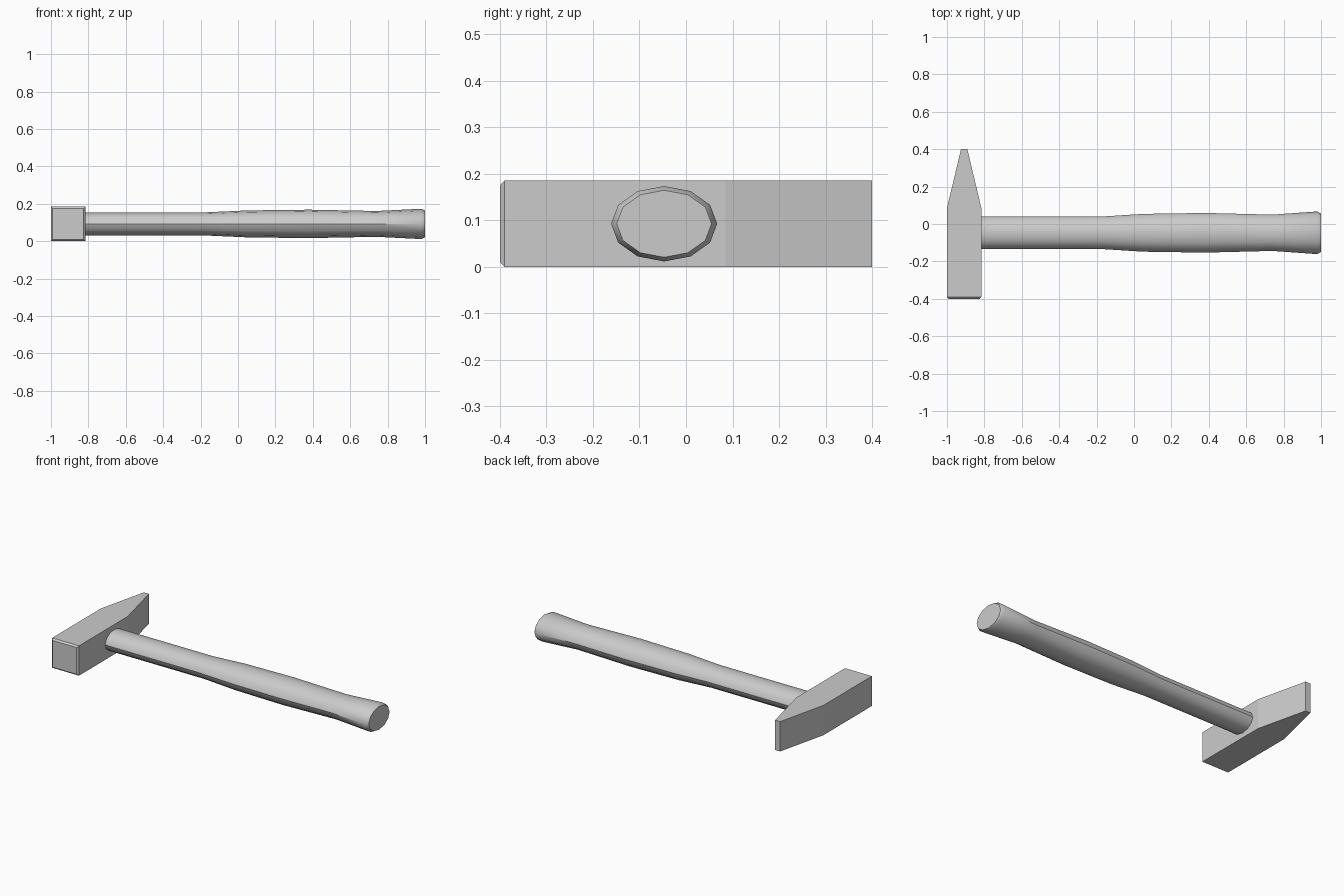
import bpy, bmesh
from math import cos, sin, tau

if "Cube" in bpy.data.objects:
    bpy.data.objects.remove(bpy.data.objects["Cube"])


def loft(name, rings, smooth=False):
    """Bridge a list of equal-length vertex rings and cap both ends."""
    bm = bmesh.new()
    loops = [[bm.verts.new(p) for p in ring] for ring in rings]
    n = len(loops[0])
    for a, b in zip(loops, loops[1:]):
        for i in range(n):
            j = (i + 1) % n
            bm.faces.new((a[i], a[j], b[j], b[i]))
    bm.faces.new(loops[0])
    bm.faces.new(loops[-1])
    bmesh.ops.recalc_face_normals(bm, faces=bm.faces)
    mesh = bpy.data.meshes.new(name)
    bm.to_mesh(mesh)
    bm.free()
    obj = bpy.data.objects.new(name, mesh)
    bpy.context.collection.objects.link(obj)
    if smooth:
        bpy.ops.object.select_all(action='DESELECT')
        obj.select_set(True)
        bpy.context.view_layer.objects.active = obj
        bpy.ops.object.shade_smooth_by_angle(angle=0.7)
    return obj


# Head: chamfered striking face, square body, cross-peen wedge
HX, HZ = -0.908, 0.0925


def head_ring(y, half_x, half_z):
    return [(HX + sx * half_x, y, HZ + sz * half_z)
            for sx, sz in ((-1, -1), (1, -1), (1, 1), (-1, 1))]


loft("hammer_head", [
    head_ring(y, hx, hz) for y, hx, hz in (
        (-0.40, 0.083, 0.083),
        (-0.39, 0.092, 0.0925),
        (0.085, 0.092, 0.0925),
        (0.40, 0.017, 0.0925))])

# Handle: twelve-sided oval sections swelling toward the grip
HY = -0.047
SIDES = 12


def handle_ring(x, ry, rz):
    return [(x, HY + ry * cos(tau * i / SIDES), HZ + rz * sin(tau * i / SIDES))
            for i in range(SIDES)]


loft("handle", [
    handle_ring(*s) for s in (
        (-0.83, 0.087, 0.062),
        (-0.50, 0.087, 0.062),
        (-0.17, 0.087, 0.062),
        (0.05, 0.101, 0.072),
        (0.38, 0.106, 0.076),
        (0.74, 0.097, 0.069),
        (0.98, 0.114, 0.081),
        (1.00, 0.102, 0.072))], smooth=True)
